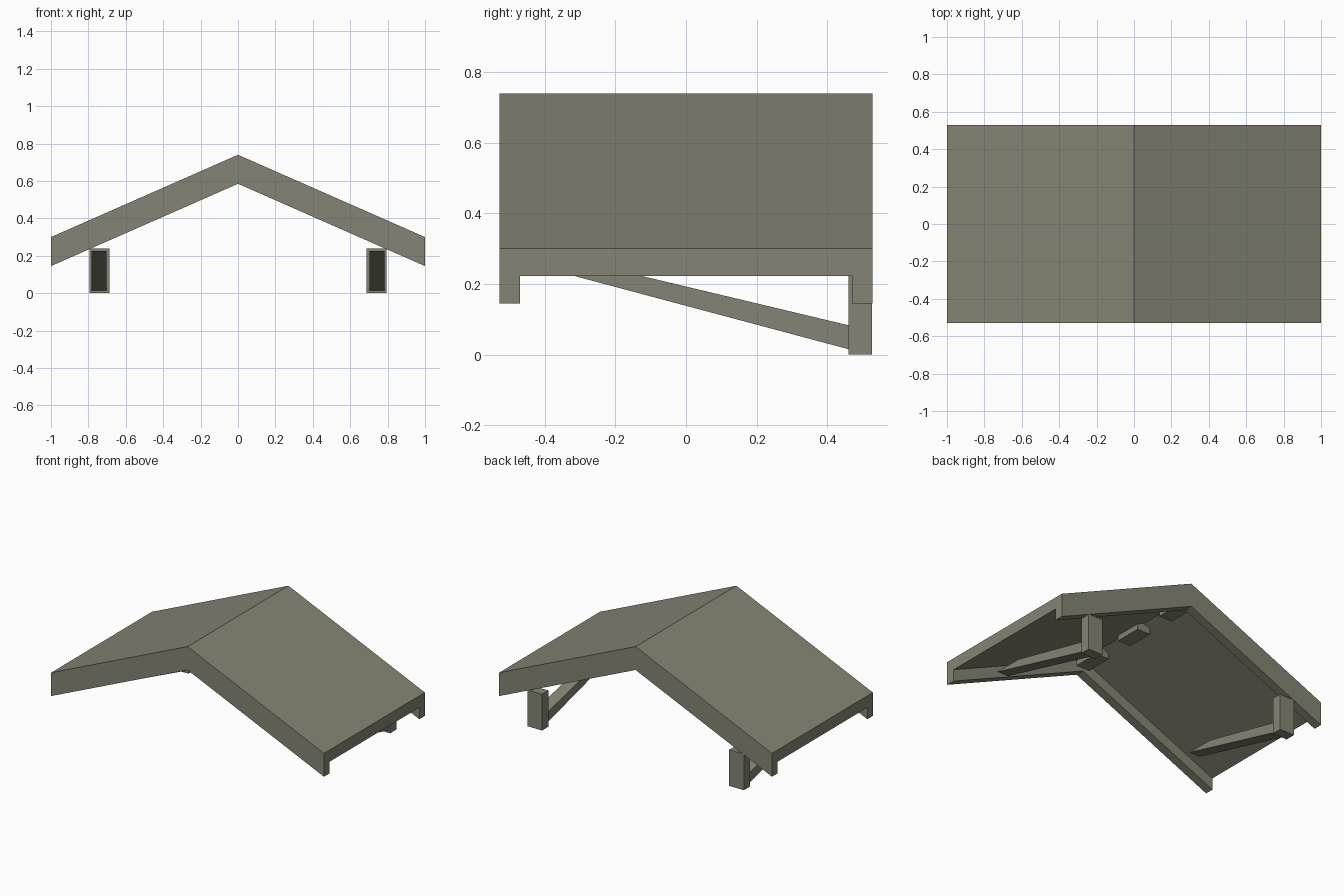
import bpy
import bmesh

if "Cube" in bpy.data.objects:
    bpy.data.objects.remove(bpy.data.objects["Cube"])

# One weathered timber colour for the whole porch roof
timber = bpy.data.materials.new("weathered timber")
timber.diffuse_color = (0.238, 0.231, 0.176, 1.0)
timber.use_nodes = True
timber.node_tree.nodes["Principled BSDF"].inputs["Base Color"].default_value = timber.diffuse_color


def extrude_profile(name, profile, place, start, end):
    """Prism: 2D profile swept from start to end; place() maps (u, v, depth) to xyz."""
    bm = bmesh.new()
    near = [bm.verts.new(place(u, v, start)) for u, v in profile]
    far = [bm.verts.new(place(u, v, end)) for u, v in profile]
    bm.faces.new(near)
    bm.faces.new(far[::-1])
    n = len(profile)
    for i in range(n):
        j = (i + 1) % n
        bm.faces.new((near[i], far[i], far[j], near[j]))
    bmesh.ops.recalc_face_normals(bm, faces=bm.faces)
    mesh = bpy.data.meshes.new(name)
    bm.to_mesh(mesh)
    bm.free()
    mesh.materials.append(timber)
    obj = bpy.data.objects.new(name, mesh)
    bpy.context.collection.objects.link(obj)
    return obj


def along_y(u, v, d):
    return (u, d, v)


def along_x(u, v, d):
    return (d, u, v)


def gable(drop):
    """Chevron outline with the given vertical thickness."""
    return [(-1, 0.30), (0, 0.74), (1, 0.30),
            (1, 0.30 - drop), (0, 0.74 - drop), (-1, 0.30 - drop)]


def box(name, x, y, z):
    return extrude_profile(name, [(x[0], z[0]), (x[1], z[0]), (x[1], z[1]), (x[0], z[1])],
                           along_y, y[0], y[1])


# Roof slab between two deeper gable boards
extrude_profile("roof_slab", gable(0.078), along_y, -0.47, 0.47)
extrude_profile("front_gable_board", gable(0.155), along_y, -0.528, -0.47)
extrude_profile("back_gable_board", gable(0.155), along_y, 0.47, 0.528)

# Wall posts and tapered braces, cut level at the top
brace = [(0.465, 0.014), (0.465, 0.082), (-0.135, 0.225), (-0.325, 0.225)]
for side, s in (("left", -1), ("right", 1)):
    box(side + "_post", sorted((s * 0.686, s * 0.793)), (0.46, 0.527), (0, 0.24))
    extrude_profile(side + "_brace", brace, along_x, s * 0.702, s * 0.782)

# Short blocks under the ridge
for i, y in enumerate((-0.38, 0.0, 0.38)):
    box("ridge_block_%d" % (i + 1), (-0.048, 0.048), (y - 0.09, y + 0.09), (0.605, 0.68))
